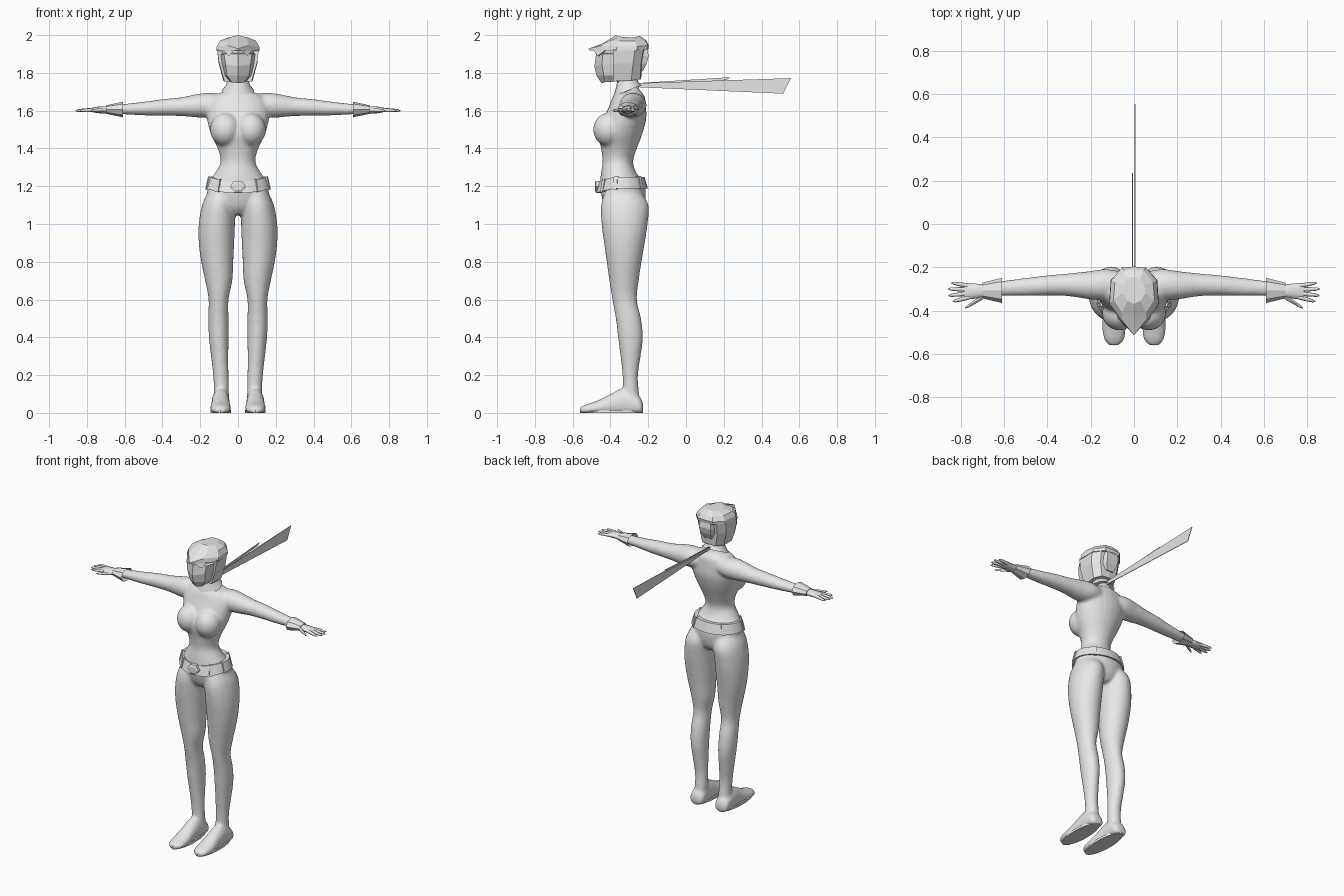
import bpy, bmesh
from math import sin, cos, pi, radians
from mathutils import Vector

default_cube = bpy.data.objects.get("Cube")
if default_cube:
    bpy.data.objects.remove(default_cube, do_unlink=True)

# One colour for the whole figure
grey = bpy.data.materials.new("light_grey")
grey.use_nodes = True
grey.diffuse_color = (0.8, 0.8, 0.8, 1)
shader = next(n for n in grey.node_tree.nodes if n.type == 'BSDF_PRINCIPLED')
shader.inputs["Base Color"].default_value = grey.diffuse_color


def loft(bm, rings, closed=False):
    """Skin a list of point rings; cap the ends, or close into a band."""
    loops = [[bm.verts.new(p) for p in ring] for ring in rings]
    pairs = list(zip(loops, loops[1:]))
    if closed:
        pairs.append((loops[-1], loops[0]))
    for a, b in pairs:
        for i in range(len(a)):
            j = (i + 1) % len(a)
            bm.faces.new((a[i], a[j], b[j], b[i]))
    if not closed:
        bm.faces.new(loops[0])
        bm.faces.new(loops[-1])


def finish(name, bm, smooth_angle=None):
    bmesh.ops.recalc_face_normals(bm, faces=bm.faces)
    mesh = bpy.data.meshes.new(name)
    bm.to_mesh(mesh)
    bm.free()
    mesh.materials.append(grey)
    obj = bpy.data.objects.new(name, mesh)
    bpy.context.scene.collection.objects.link(obj)
    if smooth_angle:
        bpy.ops.object.select_all(action='DESELECT')
        obj.select_set(True)
        bpy.context.view_layer.objects.active = obj
        bpy.ops.object.shade_smooth_by_angle(angle=radians(smooth_angle))
    return obj


def curved(rows, steps=4):
    """Spline interpolation between rows of section values."""
    rows = [Vector(r) for r in rows]
    out = []
    for i in range(len(rows) - 1):
        p, q = rows[i], rows[i + 1]
        before, after = rows[max(i - 1, 0)], rows[min(i + 2, len(rows) - 1)]
        for k in range(steps):
            t = k / steps
            m, n = (q - before) / 2, (after - p) / 2
            out.append(p * (2*t**3 - 3*t*t + 1) + m * (t**3 - 2*t*t + t)
                       + q * (3*t*t - 2*t**3) + n * (t**3 - t*t))
    return out + [rows[-1]]


def angles(n):
    return [2 * pi * i / n for i in range(n)]


def level(z, xc, rx, front, back, n=24):
    """Horizontal oval between a front and a back depth."""
    yc, ry = (front + back) / 2, (back - front) / 2
    return [(xc + rx * cos(a), yc + ry * sin(a), z) for a in angles(n)]


def upright(x, zc, rz, yc, ry, n=20):
    """Oval facing along x."""
    return [(x, yc + ry * cos(a), zc + rz * sin(a)) for a in angles(n)]


def mirrored(half):
    """Complete a half outline that starts and ends on the centre plane."""
    return half + [(-x, y, z) for x, y, z in reversed(half[1:-1])]


# Section tables: torso (z, half width, front, back)
torso = [(1.05, .05, -.40, -.25), (1.10, .14, -.435, -.22), (1.2, .163, -.455, -.215),
         (1.27, .122, -.45, -.262), (1.33, .092, -.442, -.28), (1.4, .108, -.45, -.26),
         (1.48, .145, -.465, -.23), (1.56, .165, -.435, -.21), (1.63, .165, -.405, -.213),
         (1.68, .13, -.385, -.22), (1.71, .06, -.365, -.245), (1.78, .045, -.36, -.265)]
# Leg (z, centre, half width, front, back)
leg = [(1.17, .09, .07, -.43, -.24), (1.1, .102, .088, -.45, -.198), (1.0, .112, .096, -.447, -.203),
       (.9, .114, .094, -.434, -.218), (.8, .11, .085, -.42, -.235), (.7, .102, .072, -.406, -.25),
       (.6, .103, .053, -.39, -.26), (.5, .104, .054, -.372, -.238), (.4, .102, .052, -.36, -.228),
       (.3, .097, .046, -.347, -.24), (.2, .091, .041, -.336, -.254), (.12, .088, .04, -.335, -.25),
       (.03, .088, .042, -.34, -.24)]
# Foot (depth, half width, height)
foot = [(-.227, .03, .05), (-.25, .048, .09), (-.33, .048, .13), (-.4, .05, .1),
        (-.47, .055, .065), (-.53, .048, .045), (-.56, .025, .03)]
# Arm (x, z, half height, depth, half depth)
arm = [(.06, 1.63, .05, -.285, .065), (.13, 1.63, .064, -.28, .072), (.2, 1.627, .064, -.283, .066),
       (.3, 1.621, .05, -.281, .053), (.4, 1.617, .044, -.284, .047), (.5, 1.611, .036, -.291, .042),
       (.64, 1.607, .025, -.3, .033)]

# Body: overlapping lofts fused into one smooth skin
bm = bmesh.new()
loft(bm, [level(r[0], 0, r[1], r[2], r[3]) for r in curved(torso)])
for side in (1, -1):
    loft(bm, [level(z, side * xc, rx, f, b) for z, xc, rx, f, b in curved(leg)])
    loft(bm, [upright(side * x, *rest) for x, *rest in curved(arm)])
    loft(bm, [[(side * .092 + w * cos(a), y, max(0, h * (.4 + .6 * sin(a)))) for a in angles(20)]
              for y, w, h in curved(foot)])
    bust = bmesh.ops.create_uvsphere(bm, u_segments=20, v_segments=12, radius=.08)["verts"]
    for v in bust:
        v.co = Vector((side * .068 + v.co.x, -.412 + v.co.y, 1.5 + v.co.z * 1.1))
body = finish("body", bm)
skin = body.modifiers.new("fuse", 'REMESH')
skin.mode, skin.voxel_size, skin.use_smooth_shade = 'VOXEL', .009, True
relax = body.modifiers.new("relax", 'SMOOTH')
relax.factor, relax.iterations = .5, 7

# Soles
for side, name in ((1, "left_sole"), (-1, "right_sole")):
    bm = bmesh.new()
    loft(bm, [[(side * .092 + w * cos(a), -.394 + .167 * sin(a), z) for a in angles(24)]
              for z, w in ((0, .054), (.016, .054))])
    finish(name, bm, 40)


# Belt: a band that dips at the front
def belt_ring(z, grow, n=32):
    ring = []
    for a in angles(n):
        dip = .025 * max(0, -sin(a)) ** 2
        ring.append(((.157 + grow) * cos(a), -.34 + (.122 + grow) * sin(a), z - dip))
    return ring


bm = bmesh.new()
loft(bm, [belt_ring(1.19, -.01), belt_ring(1.188, .016), belt_ring(1.25, -.002),
          belt_ring(1.248, -.03)], closed=True)
finish("belt", bm, 35)

# Hexagonal buckle and belt loops
bm = bmesh.new()
loft(bm, [[(r * 1.2 * cos(a), y, 1.198 + r * sin(a)) for a in angles(6)]
          for y, r in ((-.45, .035), (-.477, .035), (-.483, .022))])
finish("belt_buckle", bm)
for i, a in enumerate((-130, -50, -15, 195, 50, 130)):
    t = radians(a)
    out, along = Vector((cos(t), sin(t), 0)), Vector((-sin(t), cos(t), 0))
    low = 1.185 - .025 * max(0, -sin(t)) ** 2
    bm = bmesh.new()
    rings = []
    for z, grow in ((low, .02), (low + .068, .004)):
        c = Vector(((.157 + grow) * cos(t), -.34 + (.122 + grow) * sin(t), z))
        rings.append([c + along * s * .01 + out * d for s, d in ((1, -.02), (1, 0), (-1, 0), (-1, -.02))])
    loft(bm, rings)
    finish(f"belt_loop_{i + 1}", bm)


# Collar: tilted band, low at the front and high at the back
def collar_ring(z, rx, ry, tilt):
    return [(rx * cos(a), -.311 + ry * sin(a), z + tilt * sin(a)) for a in angles(16)]


bm = bmesh.new()
loft(bm, [collar_ring(1.703, .06, .05, .03), collar_ring(1.705, .086, .074, .03),
          collar_ring(1.735, .064, .06, .015), collar_ring(1.77, .052, .052, .005),
          collar_ring(1.77, .04, .04, .005)], closed=True)
finish("collar", bm, 35)

# Scarf tails: two thin streamers trailing behind
for name, x, tail in (("long_scarf_tail", .004, ((-.27, 1.745), (.555, 1.772), (.515, 1.69), (-.27, 1.725))),
                      ("short_scarf_tail", -.007, ((-.27, 1.745), (.235, 1.777), (.215, 1.762), (-.27, 1.73)))):
    bm = bmesh.new()
    loft(bm, [[(x + d, y, z) for y, z in tail] for d in (-.002, .002)])
    finish(name, bm)

# Cuffs, palms and fingers
fingers = [((.76, -.286), (.845, -.272)), ((.77, -.303), (.86, -.3)), ((.77, -.321), (.858, -.331)),
           ((.76, -.338), (.838, -.358)), ((.695, -.335), (.78, -.388))]
for side, word in ((1, "left"), (-1, "right")):
    bm = bmesh.new()
    loft(bm, [upright(side * x, 1.606, rz, -.307, ry, 8) for x, rz, ry in
              ((.64, .02, .03), (.61, .041, .058), (.70, .022, .036), (.70, .01, .02))])
    finish(word + "_cuff", bm)
    bm = bmesh.new()
    loft(bm, [upright(side * x, 1.604, rz, -.31, ry, 12) for x, rz, ry in
              curved([(.67, .018, .028), (.72, .019, .033), (.76, .014, .037), (.785, .008, .033)])])
    for (x0, y0), (x1, y1) in fingers:
        loft(bm, [upright(side * (x0 + (x1 - x0) * t), 1.604 - .004 * t, r, y0 + (y1 - y0) * t, r, 8)
                  for t, r in ((0, .011), (.5, .0095), (.85, .007), (1, .002))])
    finish(word + "_hand", bm, 50)

# Faceted face with a ridged mask
bm = bmesh.new()
loft(bm, [mirrored(h) for h in (
    [(0, -.447, 1.745), (.032, -.435, 1.75), (.045, -.36, 1.755), (0, -.27, 1.765)],
    [(0, -.474, 1.785), (.058, -.435, 1.785), (.074, -.36, 1.785), (0, -.26, 1.785)],
    [(0, -.485, 1.835), (.066, -.445, 1.845), (.09, -.36, 1.845), (0, -.25, 1.845)],
    [(0, -.476, 1.9), (.074, -.44, 1.9), (.097, -.36, 1.9), (0, -.25, 1.9)],
    [(0, -.452, 1.905), (.06, -.425, 1.905), (.095, -.36, 1.905), (0, -.25, 1.905)],
    [(0, -.44, 1.955), (.05, -.41, 1.955), (.08, -.35, 1.955), (0, -.25, 1.955)])])
finish("face", bm)

# Side and back hair block
bm = bmesh.new()
loft(bm, [mirrored(h) for h in (
    [(0, -.36, 1.757), (.072, -.385, 1.755), (.078, -.29, 1.76), (.05, -.243, 1.765), (0, -.238, 1.767)],
    [(0, -.36, 1.85), (.1, -.387, 1.85), (.102, -.28, 1.85), (.066, -.238, 1.85), (0, -.23, 1.85)],
    [(0, -.36, 1.925), (.111, -.385, 1.925), (.108, -.27, 1.925), (.07, -.225, 1.925), (0, -.215, 1.925)])])
finish("side_hair", bm)

# Hair bump at the back
bm = bmesh.new()
loft(bm, [mirrored([(0, -.26, z), (w, -.26, z), (w * .7, y, z), (0, y, z)]) for z, w, y in
          ((1.81, .035, -.228), (1.85, .055, -.208), (1.89, .06, -.198), (1.93, .055, -.205))])
finish("back_hair", bm)

# Faceted hair cap with a pointed brim
bm = bmesh.new()
loft(bm, [mirrored(h) for h in (
    [(0, -.512, 1.92), (.06, -.448, 1.915), (.115, -.37, 1.915), (.108, -.26, 1.92), (.055, -.205, 1.925), (0, -.2, 1.925)],
    [(0, -.515, 1.928), (.055, -.445, 1.945), (.112, -.365, 1.94), (.105, -.26, 1.94), (.055, -.2, 1.945), (0, -.197, 1.945)],
    [(0, -.44, 1.957), (.055, -.41, 1.967), (.095, -.35, 1.97), (.088, -.27, 1.968), (.045, -.215, 1.97), (0, -.21, 1.972)],
    [(0, -.37, 2), (.03, -.355, 1.992), (.052, -.32, 1.987), (.048, -.28, 1.987), (.03, -.25, 1.99), (0, -.245, 1.995)])])
finish("hair_cap", bm)

# Fringe points over the brow
for side, word in ((1, "left"), (-1, "right")):
    bm = bmesh.new()
    loft(bm, [[(side * x, y + d, z) for x, y, z in
               ((.012, -.492, 1.922), (.075, -.432, 1.918), (.05, -.468, 1.89))] for d in (0, .008)])
    finish(word + "_fringe", bm)
